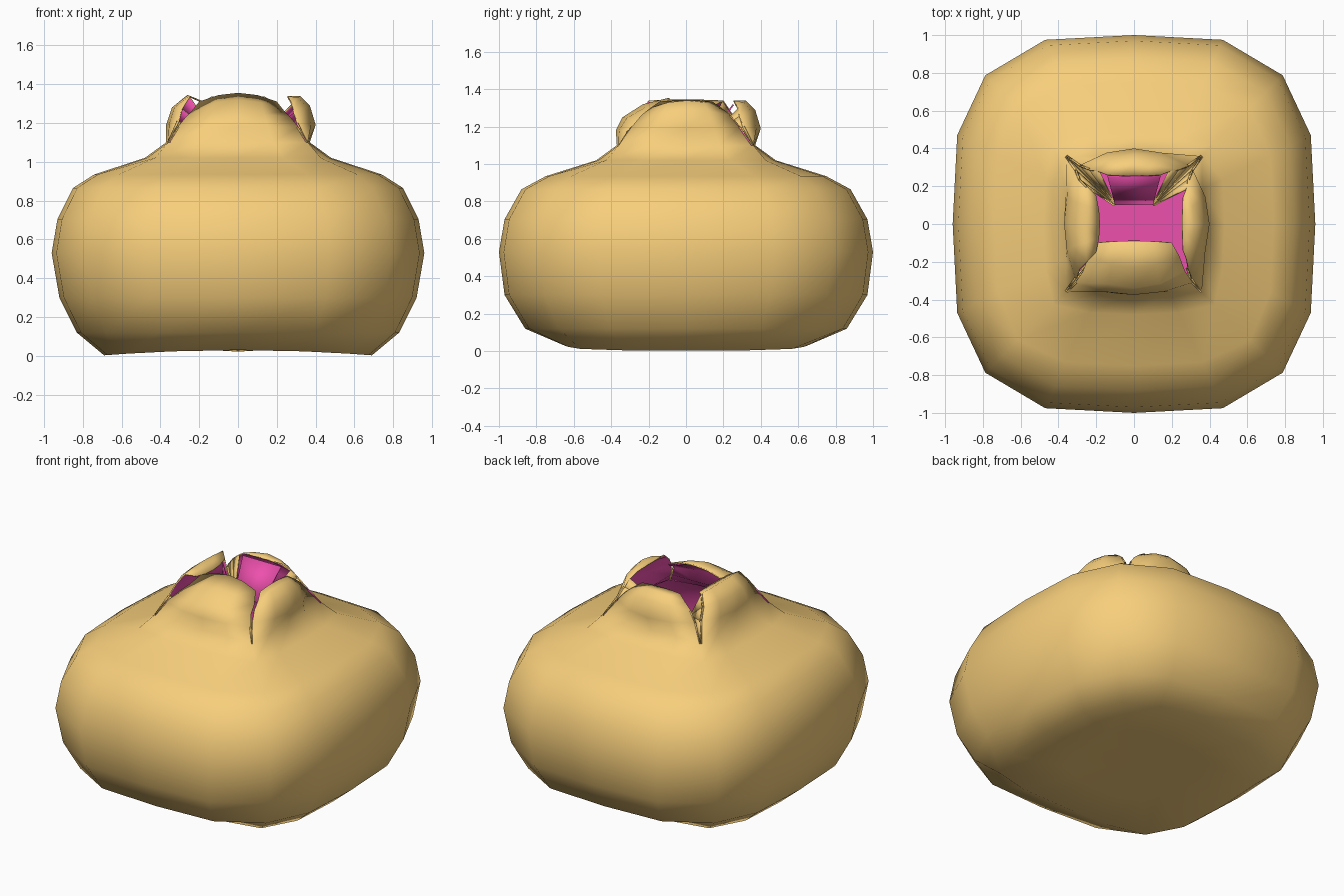
import bpy, bmesh
from mathutils import Vector

if "Cube" in bpy.data.objects:
    bpy.data.objects.remove(bpy.data.objects["Cube"])

def material(name, color):
    m = bpy.data.materials.new(name)
    m.diffuse_color = color
    m.use_nodes = True
    m.node_tree.nodes["Principled BSDF"].inputs["Base Color"].default_value = m.diffuse_color
    return m

bm = bmesh.new()
DIRS = [Vector((1, 0)), Vector((0, 1)), Vector((-1, 0)), Vector((0, -1))]

def place(n, s, d, z):
    # s runs along a side, d points outward from the centre
    p = n * d + Vector((-n.y, n.x)) * s
    return bm.verts.new((p.x, p.y, z))

def ring(z, ax, ay, c, dip=0):
    # rounded-square loop, four points per side starting at a corner
    loop = []
    for n in DIRS:
        a = ax if n.x else ay
        for s, d in ((-c * ax, c * ax), (-.49 * ax, .975 * a), (0, a), (.49 * ax, .975 * a)):
            v = place(n, s, d, z)
            v.co.z -= dip * (v.co.x / ax) ** 2
            loop.append(v)
    return loop

def bridge(a, b):
    for i in range(len(a) - 1):
        bm.faces.new((a[i], a[i + 1], b[i + 1], b[i]))

def panel(points, mat=0):
    # loose face that always looks upward
    f = bm.faces.new([bm.verts.new(p) for p in points])
    f.normal_update()
    if f.normal.z < 0:
        f.normal_flip()
    f.material_index = mat

# Sack body: stacked loops from floor to neck
rings = [ring(*r) for r in (
    (.043, .36, .36, .82), (.03, .69, .65, .82, .027), (.12, .83, .86, .82),
    (.30, .92, .97, .82), (.53, .96, 1.0, .82), (.705, .93, .97, .82),
    (.865, .85, .88, .82), (.935, .74, .75, .83), (1.02, .48, .48, .89),
    (1.1, .37, .37, .97))]
for a, b in zip(rings, rings[1:]):
    bridge(a + a[:1], b + b[:1])
centre = bm.verts.new((0, 0, .022))
for i in range(16):
    bm.faces.new((centre, rings[0][(i + 1) % 16], rings[0][i]))

# Mouth flaps: (middle d, z) and (end s, d, z) for every row
tall = (((.40, 1.19), (.29, .31, 1.20)), ((.37, 1.29), (.24, .29, 1.26)),
        ((.32, 1.34), (.19, .28, 1.30)), ((.255, 1.34), (.14, .26, 1.335)))
left = (((.37, 1.19), (.29, .31, 1.21)), ((.34, 1.28), (.24, .29, 1.28)),
        ((.26, 1.345), (.20, .25, 1.34)), ((.18, 1.31), (.15, .20, 1.32)))
front = (((.375, 1.18), (.31, .31, 1.18)), ((.34, 1.25), (.27, .25, 1.23)),
         ((.23, 1.32), (.24, .17, 1.26)), ((.09, 1.355), (.20, .10, 1.31)))
neck = rings[-1]
starts, ends = [], []
for k, rows in enumerate((tall, tall, left, front)):
    prev = [neck[(4 * k + j) % 16] for j in range(5)]
    starts.append([prev[0].co])
    ends.append([prev[4].co])
    for (d, z), (es, ed, ez) in rows:
        row = []
        for t in (-1, -.5, 0, .5, 1):
            w = t * t
            row.append(place(DIRS[k], t * es, d + (ed - d) * w, z + (ez - z) * w))
        bridge(prev, row)
        prev = row
        starts[k].append(row[0].co)
        ends[k].append(row[4].co)

# Corner gussets: tucked cloth between neighbouring flaps
for k, (tip, count) in enumerate((((.10, .10, 1.12), 4), ((-.10, .10, 1.12), 4),
                                  ((-.22, -.18, 1.17), 2), ((.28, -.23, 1.13), 2))):
    for edge in (ends[k], starts[(k + 1) % 4]):
        for i in range(count - 1):
            panel((edge[i], edge[i + 1], tip))

# Lining tucked down behind the back flap
panel(((-.14, .25, 1.32), (.14, .25, 1.32), (.10, .10, 1.12), (-.10, .10, 1.12)), 1)

for f in bm.faces:
    f.smooth = True
me = bpy.data.meshes.new("sack")
bm.to_mesh(me)
bm.free()
me.materials.append(material("tan_cloth", (.93, .62, .2, 1)))
me.materials.append(material("magenta_lining", (.85, .08, .42, 1)))
sack = bpy.data.objects.new("sack", me)
bpy.context.collection.objects.link(sack)

# Thin cloth with a coloured lining
cloth = sack.modifiers.new("cloth", 'SOLIDIFY')
cloth.thickness = .008
cloth.offset = -1
cloth.material_offset = 1
cloth.material_offset_rim = 0
